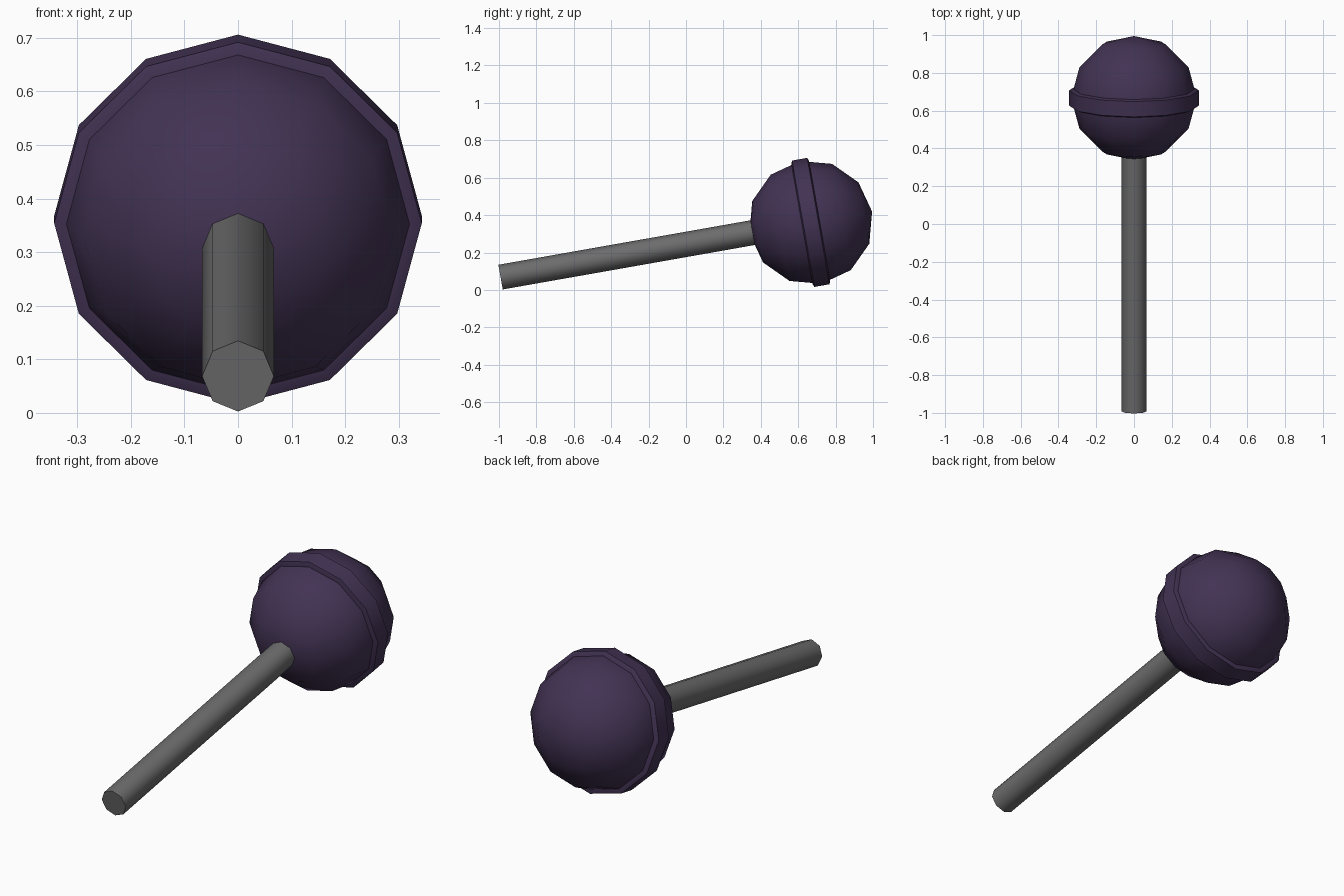
import bpy, math
from mathutils import Matrix, Vector

if "Cube" in bpy.data.objects:
    bpy.data.objects.remove(bpy.data.objects["Cube"])

TILT = math.radians(10)                      # rise of the stick towards the back
CENTRE = Vector((0, 0.667, 0.361))           # centre of the candy ball
# local z -> along the stick, with local y pointing down/up in the side plane
ROT = Matrix.Rotation(TILT - math.pi / 2, 4, 'X')
PLACE = Matrix.Translation(CENTRE) @ ROT


def material(name, colour):
    m = bpy.data.materials.new(name)
    m.diffuse_color = (*colour, 1)
    m.use_nodes = True
    m.node_tree.nodes["Principled BSDF"].inputs["Base Color"].default_value = m.diffuse_color
    return m


def lathe(name, profile, sides, mat, closed=False):
    """Turn (radius, height) points around the tilted axis."""
    verts, faces, rings = [], [], []
    for r, h in profile:
        n = 1 if r == 0 else sides
        rings.append(list(range(len(verts), len(verts) + n)))
        for i in range(n):
            a = 2 * math.pi * i / sides
            verts.append(PLACE @ Vector((r * math.cos(a), r * math.sin(a), h)))
    pairs = list(zip(rings, rings[1:]))
    if closed:
        pairs.append((rings[-1], rings[0]))
    for lo, hi in pairs:
        for i in range(sides):
            j = (i + 1) % sides
            f = [lo[i % len(lo)], lo[j % len(lo)], hi[j % len(hi)], hi[i % len(hi)]]
            faces.append(list(dict.fromkeys(f)))
    if not closed:
        for ring, flip in ((rings[0], True), (rings[-1], False)):
            if len(ring) > 1:
                faces.append(ring[::-1] if flip else ring)
    mesh = bpy.data.meshes.new(name)
    mesh.from_pydata(verts, [], faces)
    mesh.materials.append(mat)
    ob = bpy.data.objects.new(name, mesh)
    bpy.context.collection.objects.link(ob)
    bpy.ops.object.select_all(action='DESELECT')
    ob.select_set(True)
    bpy.context.view_layer.objects.active = ob
    bpy.ops.object.shade_smooth_by_angle(angle=math.radians(50))
    return ob


purple = material("dark purple candy", (0.055, 0.033, 0.088))
grey = material("grey stick", (0.15, 0.15, 0.15))

# Candy ball: twelve sides, six bands, poles along the stick
R = 0.333
ball = [(0 if k in (0, 6) else R * math.sin(k * math.pi / 6),
         -R * math.cos(k * math.pi / 6)) for k in range(7)]
lathe("candy_ball", ball, 12, purple)

# Raised band around the middle of the ball
lathe("candy_band", [(0.305, -0.048), (0.326, -0.048), (0.343, -0.041),
                     (0.343, 0.041), (0.326, 0.048), (0.305, 0.048)],
      12, purple, closed=True)

# Eight-sided stick, its end buried in the ball
lathe("stick", [(0.067, -1.684), (0.067, -0.25)], 8, grey)
